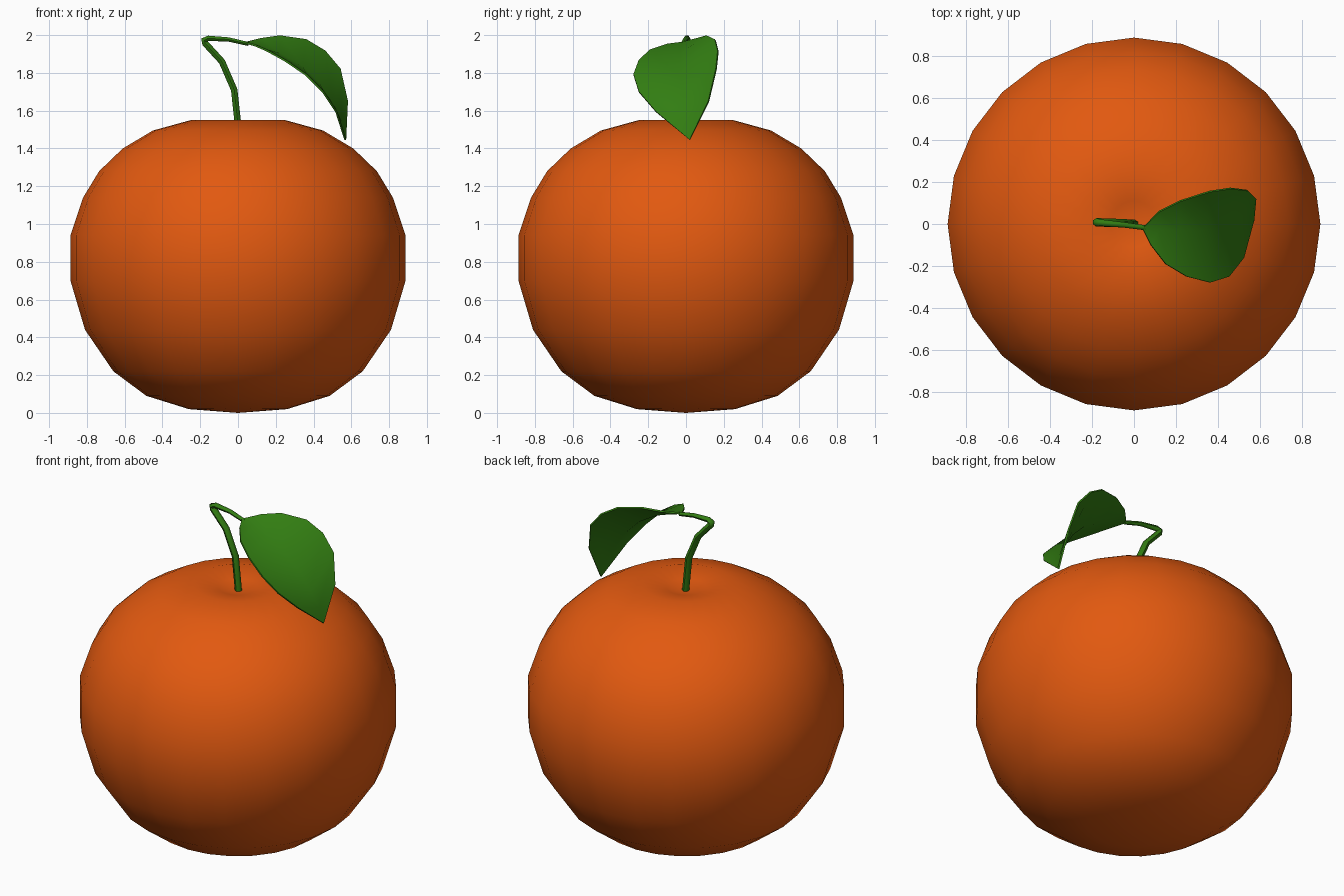
import bpy, bmesh, math
from mathutils import Vector

if "Cube" in bpy.data.objects:
    bpy.data.objects.remove(bpy.data.objects["Cube"])


def material(name, rgb):
    m = bpy.data.materials.new(name)
    m.diffuse_color = (*rgb, 1)
    m.use_nodes = True
    m.node_tree.nodes["Principled BSDF"].inputs["Base Color"].default_value = m.diffuse_color
    return m


ORANGE = material("orange peel", (0.76, 0.10, 0.005))
GREEN = material("leaf green", (0.032, 0.205, 0.006))


def mesh_object(name, bm, mat):
    bmesh.ops.recalc_face_normals(bm, faces=bm.faces)
    me = bpy.data.meshes.new(name)
    bm.to_mesh(me)
    bm.free()
    ob = bpy.data.objects.new(name, me)
    bpy.context.collection.objects.link(ob)
    me.materials.append(mat)
    for p in me.polygons:
        p.use_smooth = True
    return ob


# fruit: lathed profile (radius, height) with a shallow dimple on top
profile = [(0, 0.0), (0.26, 0.02), (0.485, 0.09), (0.66, 0.22), (0.81, 0.44),
           (0.887, 0.70), (0.887, 0.94), (0.82, 1.14), (0.735, 1.28),
           (0.61, 1.40), (0.45, 1.495), (0.25, 1.55), (0.11, 1.525), (0, 1.50)]
bm = bmesh.new()
verts = [bm.verts.new((r, 0, z)) for r, z in profile]
edges = [bm.edges.new(pair) for pair in zip(verts, verts[1:])]
bmesh.ops.spin(bm, geom=verts + edges, cent=(0, 0, 0), axis=(0, 0, 1),
               angle=math.tau, steps=24, use_duplicate=False)
bmesh.ops.remove_doubles(bm, verts=bm.verts, dist=0.0005)
mesh_object("fruit", bm, ORANGE)

# stem: tapered six-sided tube swept along a bent path (x, y, z, radius)
path = [(0.005, 0, 1.48, 0.020), (-0.02, 0.002, 1.71, 0.020),
        (-0.085, 0.005, 1.86, 0.020), (-0.175, 0.008, 1.958, 0.020),
        (-0.18, 0.008, 1.972, 0.020), (-0.158, 0.006, 1.983, 0.016),
        (-0.05, -0.004, 1.977, 0.013), (0.055, -0.018, 1.953, 0.012)]
pts = [Vector(p[:3]) for p in path]
bm = bmesh.new()
rings = []
for i, p in enumerate(pts):
    t = (pts[min(i + 1, len(pts) - 1)] - pts[max(i - 1, 0)]).normalized()
    u = Vector((0, 1, 0))
    u = (u - t * u.dot(t)).normalized()
    v = t.cross(u)
    rings.append([bm.verts.new(p + path[i][3] * (u * math.cos(a) + v * math.sin(a)))
                  for a in (k * math.tau / 6 for k in range(6))])
for a, b in zip(rings, rings[1:]):
    for k in range(6):
        bm.faces.new((a[k], a[k - 1], b[k - 1], b[k]))
bm.faces.new(rings[0])
bm.faces.new(rings[-1])
stem = mesh_object("stem", bm, GREEN)

# leaf: two halves folded along the midrib, drooping to a pointed tip
back_edge = [(0.12, 0.06, 1.98), (0.22, 0.11, 1.995), (0.36, 0.155, 1.975),
             (0.46, 0.17, 1.915), (0.54, 0.16, 1.82), (0.578, 0.12, 1.65)]
midrib = [(0.12, -0.022, 1.937), (0.22, -0.03, 1.90), (0.34, -0.03, 1.83),
          (0.43, -0.02, 1.74), (0.50, -0.01, 1.635), (0.545, 0.005, 1.54)]
front_edge = [(0.08, -0.10, 1.95), (0.15, -0.19, 1.92), (0.25, -0.25, 1.865),
              (0.36, -0.278, 1.79), (0.45, -0.25, 1.70), (0.52, -0.16, 1.595)]
bm = bmesh.new()
base = bm.verts.new((0.04, -0.02, 1.96))
tip = bm.verts.new((0.568, 0.02, 1.445))
back, mid, front = ([bm.verts.new(p) for p in row]
                    for row in (back_edge, midrib, front_edge))
for a, b in ((back, mid), (mid, front)):
    bm.faces.new((base, b[0], a[0]))
    for i in range(5):
        bm.faces.new((a[i], b[i], b[i + 1], a[i + 1]))
    bm.faces.new((a[5], b[5], tip))
leaf = mesh_object("leaf", bm, GREEN)
thick = leaf.modifiers.new("thickness", 'SOLIDIFY')
thick.thickness = 0.01
thick.offset = 0

# keep crisp ends on the stem and leaf rim
for ob in (stem, leaf):
    bpy.ops.object.select_all(action='DESELECT')
    ob.select_set(True)
    bpy.context.view_layer.objects.active = ob
    if ob.modifiers:
        bpy.ops.object.modifier_apply(modifier="thickness")
    bpy.ops.object.shade_smooth_by_angle(angle=math.radians(60))
